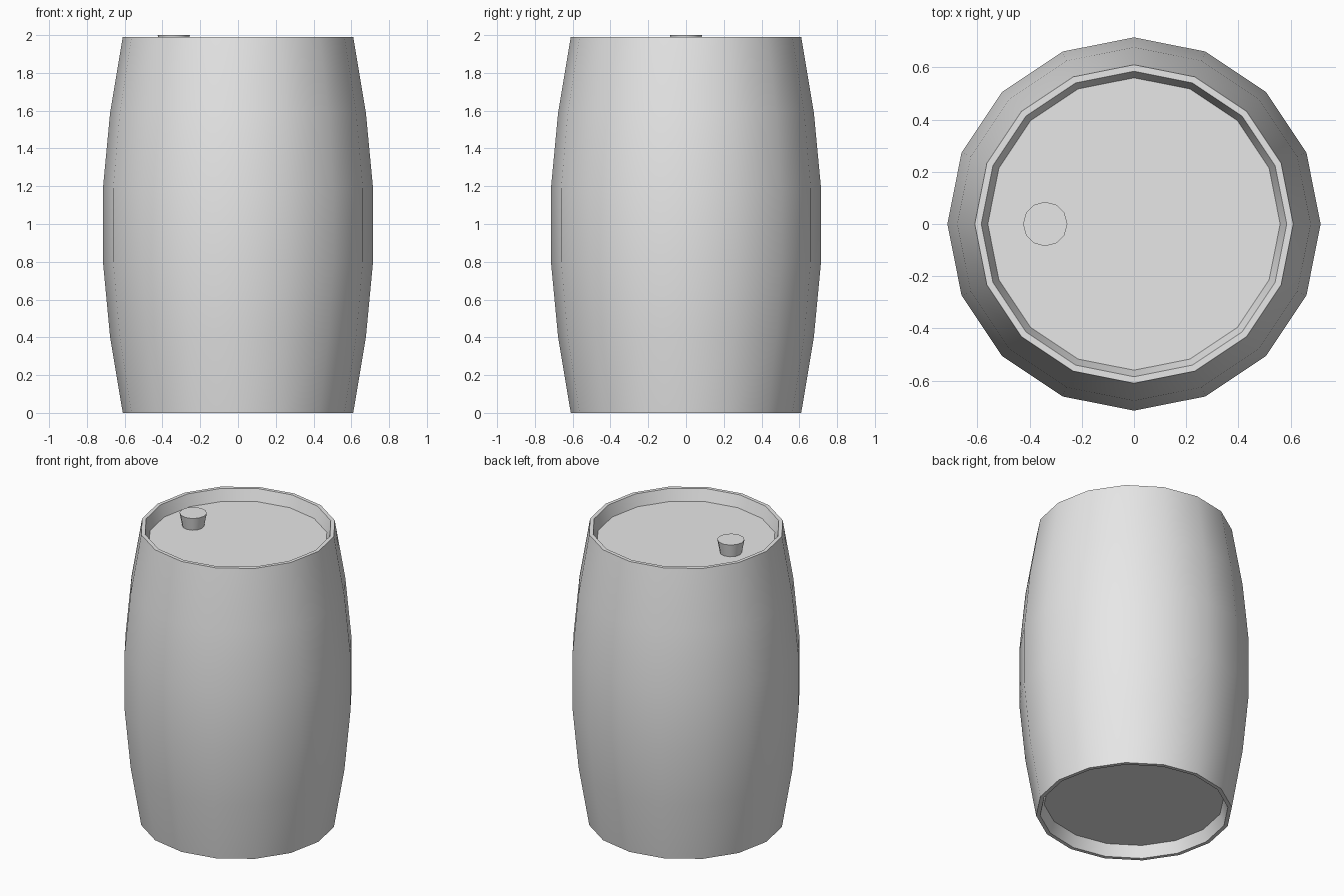
import bpy
import bmesh
import math

cube = bpy.data.objects.get("Cube")
if cube:
    bpy.data.objects.remove(cube, do_unlink=True)


def make_material(name, colour):
    mat = bpy.data.materials.new(name)
    mat.use_nodes = True
    mat.diffuse_color = colour
    mat.node_tree.nodes["Principled BSDF"].inputs["Base Color"].default_value = colour
    return mat


def lathe(name, profile, sides, mat, location=(0, 0, 0)):
    """Revolve (radius, height) points around z; a zero radius closes an end."""
    bm = bmesh.new()
    rings = []
    for radius, z in profile:
        ring = []
        for i in range(sides):
            a = math.tau * i / sides
            ring.append(bm.verts.new((radius * math.cos(a), radius * math.sin(a), z)))
        rings.append(ring)
    for low, high in zip(rings, rings[1:]):
        for i in range(sides):
            j = (i + 1) % sides
            bm.faces.new((low[i], low[j], high[j], high[i]))
    # Flat caps close both ends of the profile
    bm.faces.new(rings[0][::-1])
    bm.faces.new(rings[-1])
    bmesh.ops.recalc_face_normals(bm, faces=bm.faces)
    mesh = bpy.data.meshes.new(name)
    bm.to_mesh(mesh)
    bm.free()
    mesh.materials.append(mat)
    obj = bpy.data.objects.new(name, mesh)
    obj.location = location
    bpy.context.collection.objects.link(obj)
    bpy.ops.object.select_all(action="DESELECT")
    obj.select_set(True)
    bpy.context.view_layer.objects.active = obj
    bpy.ops.object.shade_smooth_by_angle(angle=math.radians(35))
    return obj


grey = make_material("plain grey", (0.8, 0.8, 0.8, 1))

# Barrel: recessed base, rim, bulging staves, rim, recessed lid
height, recess = 1.99, 0.078
half = [(0.56, recess), (0.585, 0), (0.61, 0), (0.677, 0.4), (0.715, 0.8)]
profile = half + [(r, height - z) for r, z in reversed(half)]
lathe("barrel", profile, 16, grey)

# Tapered stopper standing on the lid
lathe("stopper", [(0.068, 0), (0.085, 0.09)], 12, grey, (-0.34, 0, height - recess - 0.002))
